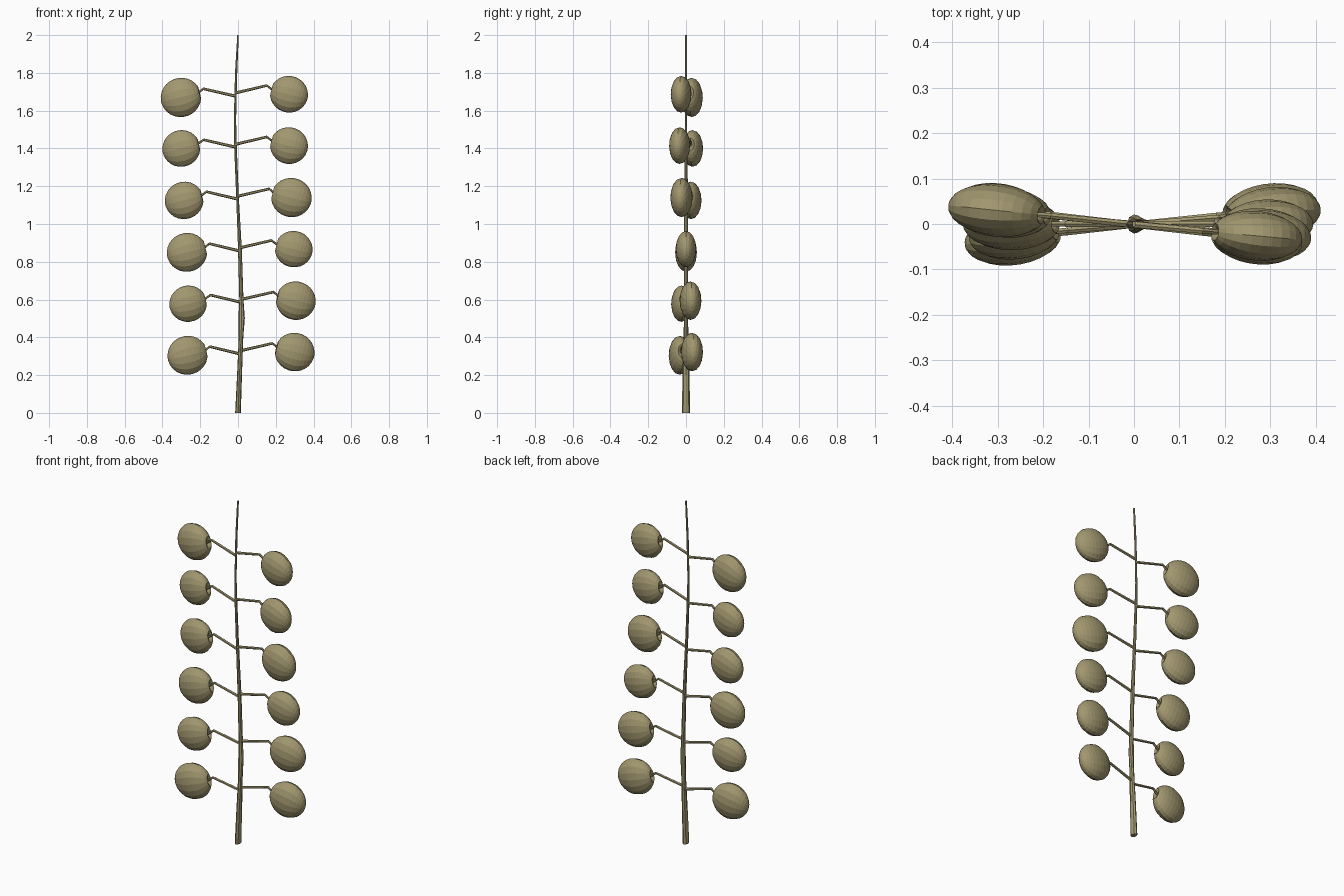
import bpy, bmesh
from math import sin, cos, pi, atan2, radians
from mathutils import Vector, Matrix

if "Cube" in bpy.data.objects:
    bpy.data.objects.remove(bpy.data.objects["Cube"])

olive = bpy.data.materials.new("olive")
olive.diffuse_color = (0.36, 0.31, 0.16, 1)
olive.use_nodes = True
olive.node_tree.nodes["Principled BSDF"].inputs["Base Color"].default_value = olive.diffuse_color


def loft(name, rings, caps=(True, True)):
    """Skin a list of equal-sized point rings into one flat-shaded object."""
    bm = bmesh.new()
    vs = [[bm.verts.new(p) for p in r] for r in rings]
    n = len(vs[0])
    for a, b in zip(vs, vs[1:]):
        for i in range(n):
            j = (i + 1) % n
            bm.faces.new((a[i], a[j], b[j], b[i]))
    if caps[0]:
        bm.faces.new(vs[0][::-1])
    if caps[1]:
        bm.faces.new(vs[-1])
    bmesh.ops.recalc_face_normals(bm, faces=bm.faces)
    me = bpy.data.meshes.new(name)
    bm.to_mesh(me)
    bm.free()
    me.materials.append(olive)
    ob = bpy.data.objects.new(name, me)
    bpy.context.collection.objects.link(ob)
    return ob


def tube(name, pts, radii, n=6):
    rings = []
    for k, p in enumerate(pts):
        d = (pts[min(k + 1, len(pts) - 1)] - pts[max(k - 1, 0)]).normalized()
        u = d.cross(Vector((0, 1, 0))).normalized()
        v = d.cross(u)
        rings.append([p + radii[k] * (u * cos(2 * pi * i / n) + v * sin(2 * pi * i / n))
                      for i in range(n)])
    return loft(name, rings)


# Stem: gently swaying, tapered (z, x, x radius, y radius)
stem = [(0, 0, .015, .021), (.2, .008, .013, .019), (.4, .016, .012, .013),
        (.5, .019, .017, .011), (.6, .018, .011, .012), (.87, .01, .010, .011),
        (1.15, -.003, .007, .010), (1.4, -.013, .007, .008),
        (1.55, -.016, .006, .005), (1.8, -.01, .006, .006), (2, 0, .004, .006)]
loft("stem", [[(x + rx * cos(pi * i / 4), ry * sin(pi * i / 4), z) for i in range(8)]
              for z, x, rx, ry in stem])


def stem_x(z):
    for a, b in zip(stem, stem[1:]):
        if z <= b[0]:
            return a[1] + (b[1] - a[1]) * (z - a[0]) / (b[0] - a[0])


# Pods: flattened bodies of revolution with a dimple at the stalk end
def pod(name, centre, size, yaw):
    n, steps = 16, 12
    prof = [(-.80, .10), (-.90, .22)]
    prof += [(-cos(t), sin(t)) for t in
             (radians(20 + 155 * k / steps) for k in range(steps + 1))]
    rot = Matrix.Rotation(yaw, 4, 'Z') @ Matrix.Rotation(radians(14), 4, 'Y')
    rings = []
    for a, r in prof:
        rings.append([centre + rot @ Vector((a * size, r * size * .54 * sin(2 * pi * i / n),
                                             r * size * .96 * cos(2 * pi * i / n)))
                      for i in range(n)])
    loft(name, rings)
    return centre + rot @ Vector((-size * .85, 0, 0))


# Six pairs: (x, y, z, size) for the left then the right pod
pairs = [((-.267, -.033, .305, .107), (.300, .032, .322, .106)),
         ((-.264, -.024, .578, .100), (.306, .024, .594, .106)),
         ((-.270, 0, .850, .107), (.295, 0, .867, .100)),
         ((-.285, .026, 1.125, .103), (.283, -.024, 1.140, .108)),
         ((-.300, .035, 1.400, .101), (.270, -.034, 1.415, .101)),
         ((-.302, .030, 1.670, .108), (.270, -.026, 1.687, .101))]
for k, pair in enumerate(pairs):
    for side, (x, y, z, s) in zip(("left", "right"), pair):
        sx = stem_x(z)
        end = pod(f"pod_{side}_{k + 1}", Vector((x, y, z)), s, atan2(y, x - sx))
        f = 1 - .118 / abs(x - sx)
        bend = Vector((sx + (x - sx) * f, y * f, z + .046))
        # Stalk rises from the stem, then dips into the pod
        tube(f"stalk_{side}_{k + 1}", [Vector((sx, 0, z + .007)), bend, end],
             [.008, .007, .006])
